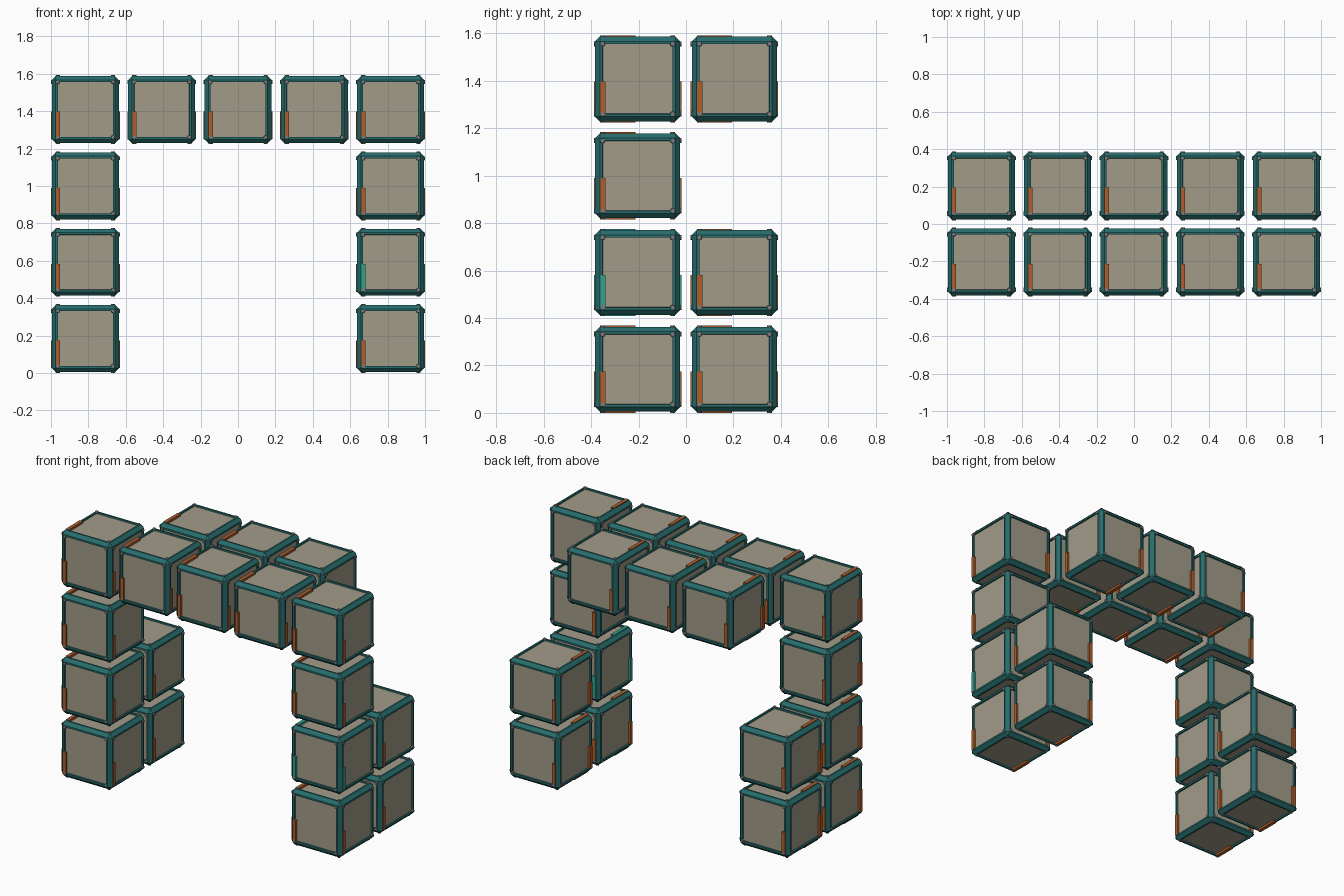
import bpy, bmesh
from mathutils import Matrix, Vector

if "Cube" in bpy.data.objects:
    bpy.data.objects.remove(bpy.data.objects["Cube"])

PITCH, HALF = 0.408, 0.184      # cube spacing, half size including bolts
FRAME, CHAMFER = 0.179, 0.02


def material(name, rgb):
    m = bpy.data.materials.new(name)
    m.diffuse_color = (*rgb, 1)
    m.use_nodes = True
    m.node_tree.nodes["Principled BSDF"].inputs["Base Color"].default_value = m.diffuse_color
    return m


def finish(bm, name, mat):
    me = bpy.data.meshes.new(name)
    bm.to_mesh(me)
    bm.free()
    me.materials.append(mat)
    return me


def chamfered_cube(half, chamfer):
    bm = bmesh.new()
    bmesh.ops.create_cube(bm, size=2 * half)
    bmesh.ops.bevel(bm, geom=bm.edges[:], offset=chamfer, segments=1, affect='EDGES')
    return bm


def face_point(axis, side, u, v, d):
    """Point on a cube face: u, v run along the other two axes, d is outward."""
    p = [u, v]
    p.insert(axis, side * d)
    return Vector(p)


FACES = [(a, s) for a in range(3) for s in (-1, 1)]

beige = material("panel_beige", (0.36, 0.33, 0.25))
teal = material("frame_teal", (0.02, 0.15, 0.15))
orange = material("strip_orange", (0.42, 0.11, 0.025))
green = material("strip_green", (0.03, 0.36, 0.28))
grey = material("bolt_grey", (0.2, 0.2, 0.2))


# Chamfered frame with an open, lipped window on each face
def make_frame():
    bm = chamfered_cube(FRAME, CHAMFER)
    bm.normal_update()
    big = [f for f in bm.faces if max(abs(c) for c in f.normal) > 0.99]
    bmesh.ops.inset_individual(bm, faces=big, thickness=0.016, depth=0)
    bmesh.ops.inset_individual(bm, faces=big, thickness=0.002, depth=-0.011)
    bmesh.ops.delete(bm, geom=big, context='FACES')
    return finish(bm, "frame", teal)


# Accent strip on the lower left frame bar of every face
def make_strips(mat):
    bm = bmesh.new()
    for a, s in FACES:
        lo = face_point(a, s, -0.158, -0.152, 0.170)
        hi = face_point(a, s, -0.135, -0.010, HALF)
        size = [abs(h - l) for l, h in zip(lo, hi)]
        bmesh.ops.create_cube(bm, size=1, matrix=Matrix.Translation((lo + hi) / 2)
                              @ Matrix.Diagonal((*size, 1)))
    return finish(bm, "strips", mat)


# Corner bolts on every face
def make_bolts():
    bm = bmesh.new()
    for a, s in FACES:
        turn = face_point(a, s, 0, 0, 1).to_track_quat('Z', 'Y').to_matrix().to_4x4()
        for u in (-0.148, 0.148):
            for v in (-0.148, 0.148):
                pos = face_point(a, s, u, v, 0.178)
                bmesh.ops.create_cone(bm, cap_ends=True, segments=8, radius1=0.012,
                                      radius2=0.010, depth=0.012,
                                      matrix=Matrix.Translation(pos) @ turn)
    return finish(bm, "bolts", grey)


body = finish(chamfered_cube(0.170, CHAMFER), "body", beige)
frame, bolts = make_frame(), make_bolts()
strips, green_strips = make_strips(orange), make_strips(green)

# Grid cells (x, y, z): front arch, two back feet, back of the lintel
cells = [(x, 0, z) for x in (-2, 2) for z in range(4)]
cells += [(x, 0, 3) for x in (-1, 0, 1)]
cells += [(x, 1, z) for x in (-2, 2) for z in (0, 1)]
cells += [(x, 1, 3) for x in (-1, 0, 1)]

for i, (x, y, z) in enumerate(cells, 1):
    accent = green_strips if (x, y, z) == (2, 0, 1) else strips
    parts = (("body", body), ("frame", frame), ("bolts", bolts), ("strips", accent))
    for name, me in parts:
        ob = bpy.data.objects.new(f"cube_{i:02d}_{name}", me)
        ob.location = (x * PITCH, (y - 0.5) * PITCH, z * PITCH + HALF)
        bpy.context.collection.objects.link(ob)
